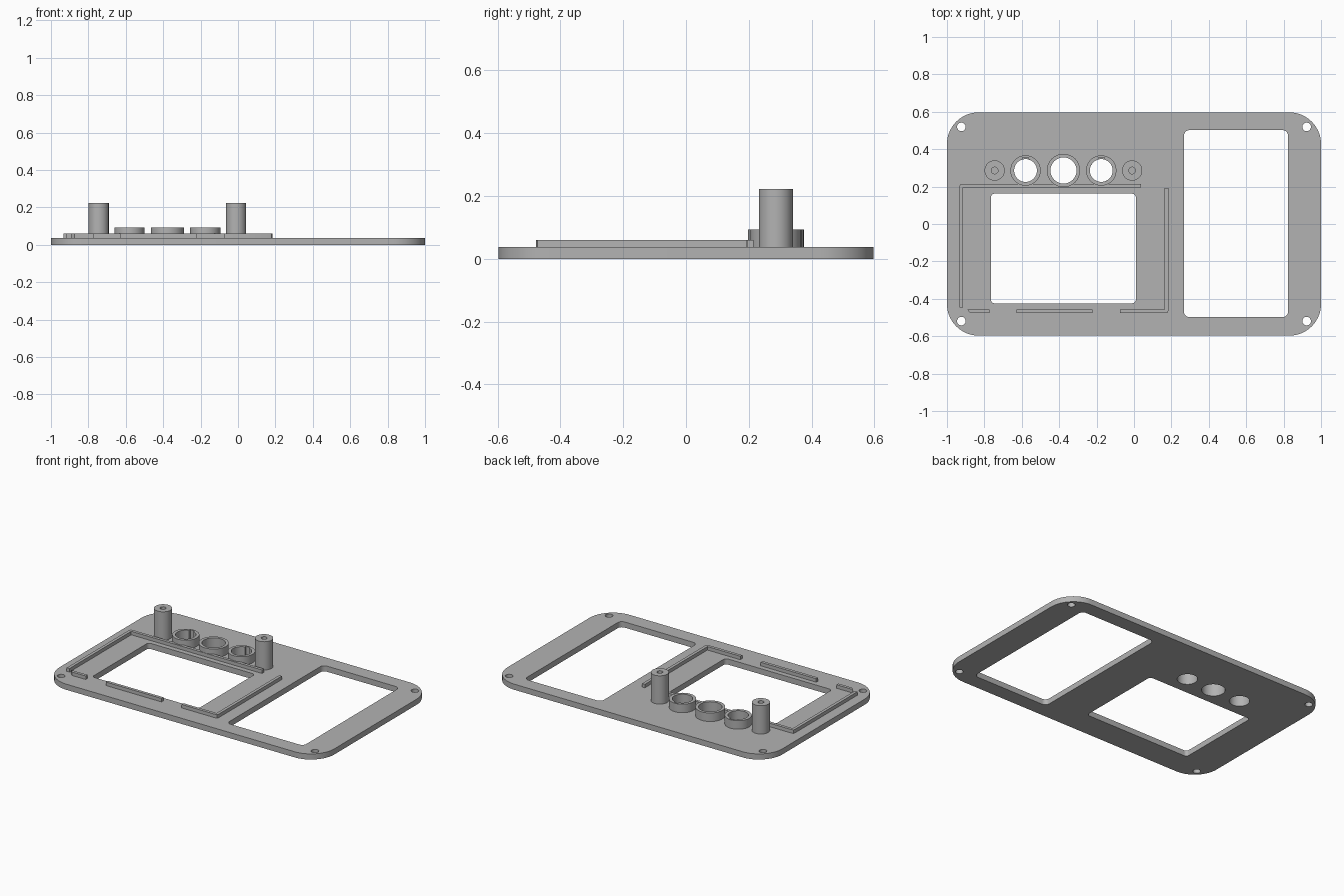
import bpy, bmesh
from math import sin, cos, pi, radians, asin
from mathutils import Vector

cube = bpy.data.objects.get("Cube")
if cube:
    bpy.data.objects.remove(cube, do_unlink=True)

grey = bpy.data.materials.new("plain grey")
grey.use_nodes = True
colour = (0.45, 0.45, 0.45, 1)
grey.diffuse_color = colour
grey.node_tree.nodes["Principled BSDF"].inputs["Base Color"].default_value = colour

PLATE_TOP = 0.037
RAIL_TOP = 0.06
RING_TOP = 0.093
POST_TOP = 0.223


def circle(x, y, r, n=48):
    return [(x + r * cos(2 * pi * i / n), y + r * sin(2 * pi * i / n)) for i in range(n)]


def rounded_rect(x0, x1, y0, y1, r, n=10):
    corners = [(x1 - r, y1 - r), (x0 + r, y1 - r), (x0 + r, y0 + r), (x1 - r, y0 + r)]
    return [(cx + r * cos(pi / 2 * (q + i / n)), cy + r * sin(pi / 2 * (q + i / n)))
            for q, (cx, cy) in enumerate(corners) for i in range(n + 1)]


def keyed_circle(x, y, r, half_width, reach, n=48):
    """Circle with a square key slot on the +y side."""
    gap = asin(half_width / r)
    start, sweep = pi / 2 + gap, 2 * pi - 2 * gap
    arc = [(x + r * cos(start + sweep * i / n), y + r * sin(start + sweep * i / n))
           for i in range(n + 1)]
    return arc + [(x + half_width, y + reach), (x - half_width, y + reach)]


def extrude_profile(name, loops, z0, z1):
    """Fill the first loop, leave the others as openings, and extrude."""
    curve = bpy.data.curves.new(name + " profile", "CURVE")
    curve.dimensions = "2D"
    curve.fill_mode = "BOTH"
    curve.extrude = (z1 - z0) / 2
    for loop in loops:
        spline = curve.splines.new("POLY")
        spline.points.add(len(loop) - 1)
        for point, (x, y) in zip(spline.points, loop):
            point.co = (x, y, 0, 1)
        spline.use_cyclic_u = True
    temp = bpy.data.objects.new(name + " profile", curve)
    bpy.context.collection.objects.link(temp)
    bpy.context.view_layer.update()
    graph = bpy.context.evaluated_depsgraph_get()
    mesh = bpy.data.meshes.new_from_object(temp.evaluated_get(graph))
    bpy.data.objects.remove(temp, do_unlink=True)

    bm = bmesh.new()
    bm.from_mesh(mesh)
    bmesh.ops.remove_doubles(bm, verts=bm.verts, dist=1e-5)
    bmesh.ops.translate(bm, verts=bm.verts, vec=Vector((0, 0, (z0 + z1) / 2)))
    bmesh.ops.recalc_face_normals(bm, faces=bm.faces)
    bm.to_mesh(mesh)
    bm.free()
    mesh.name = name
    mesh.materials.clear()
    mesh.materials.append(grey)
    obj = bpy.data.objects.new(name, mesh)
    bpy.context.collection.objects.link(obj)
    bpy.ops.object.select_all(action="DESELECT")
    obj.select_set(True)
    bpy.context.view_layer.objects.active = obj
    bpy.ops.object.shade_smooth_by_angle(angle=radians(30))
    return obj


# Round control openings: x, hole radius, ring radius, keyed or not
ROW_Y = 0.286
controls = {
    "left_ring": (-0.175, 0.061, 0.081, True),
    "middle_ring": (-0.377, 0.07, 0.089, False),
    "right_ring": (-0.58, 0.061, 0.081, True),
}

# Face plate with both windows, screw holes and control openings
openings = [
    rounded_rect(-0.765, 0.01, -0.424, 0.162, 0.02),
    rounded_rect(0.267, 0.824, -0.498, 0.502, 0.03),
]
openings += [circle(sx * 0.923, sy * 0.519, 0.023, 24) for sx in (-1, 1) for sy in (-1, 1)]
openings += [circle(x, ROW_Y, r) for x, r, _, _ in controls.values()]
extrude_profile("face_plate", [rounded_rect(-1, 1, -0.597, 0.597, 0.17, 16)] + openings,
                0, PLATE_TOP)

# Raised rings around the control openings
for name, (x, hole, outer, keyed) in controls.items():
    inner = keyed_circle(x, ROW_Y, hole, 0.016, 0.07) if keyed else circle(x, ROW_Y, hole)
    extrude_profile(name, [circle(x, ROW_Y, outer), inner], PLATE_TOP, RING_TOP)

# Hollow mounting posts
for name, x in (("left_post", -0.01), ("right_post", -0.745)):
    extrude_profile(name, [circle(x, ROW_Y, 0.054), circle(x, ROW_Y, 0.018, 24)],
                    PLATE_TOP, POST_TOP)

# Locating rails around the small window
W = 0.02
rails = {
    "back_corner_rail": [(-0.933, -0.447), (-0.933 + W, -0.447), (-0.933 + W, 0.195),
                         (0.038, 0.195), (0.038, 0.215), (-0.92, 0.215),
                         (-0.929, 0.211), (-0.933, 0.202)],
    "front_corner_rail": [(-0.075, -0.477), (0.171, -0.477), (0.18, -0.473),
                          (0.184, -0.464), (0.184, 0.193), (0.184 - W, 0.193),
                          (0.184 - W, -0.457), (-0.075, -0.457)],
    "front_middle_rail": [(-0.627, -0.477), (-0.222, -0.477),
                          (-0.222, -0.457), (-0.627, -0.457)],
    "front_end_rail": [(-0.873, -0.477), (-0.773, -0.477),
                       (-0.773, -0.457), (-0.893, -0.457)],
}
for name, outline in rails.items():
    extrude_profile(name, [outline], PLATE_TOP, RAIL_TOP)
